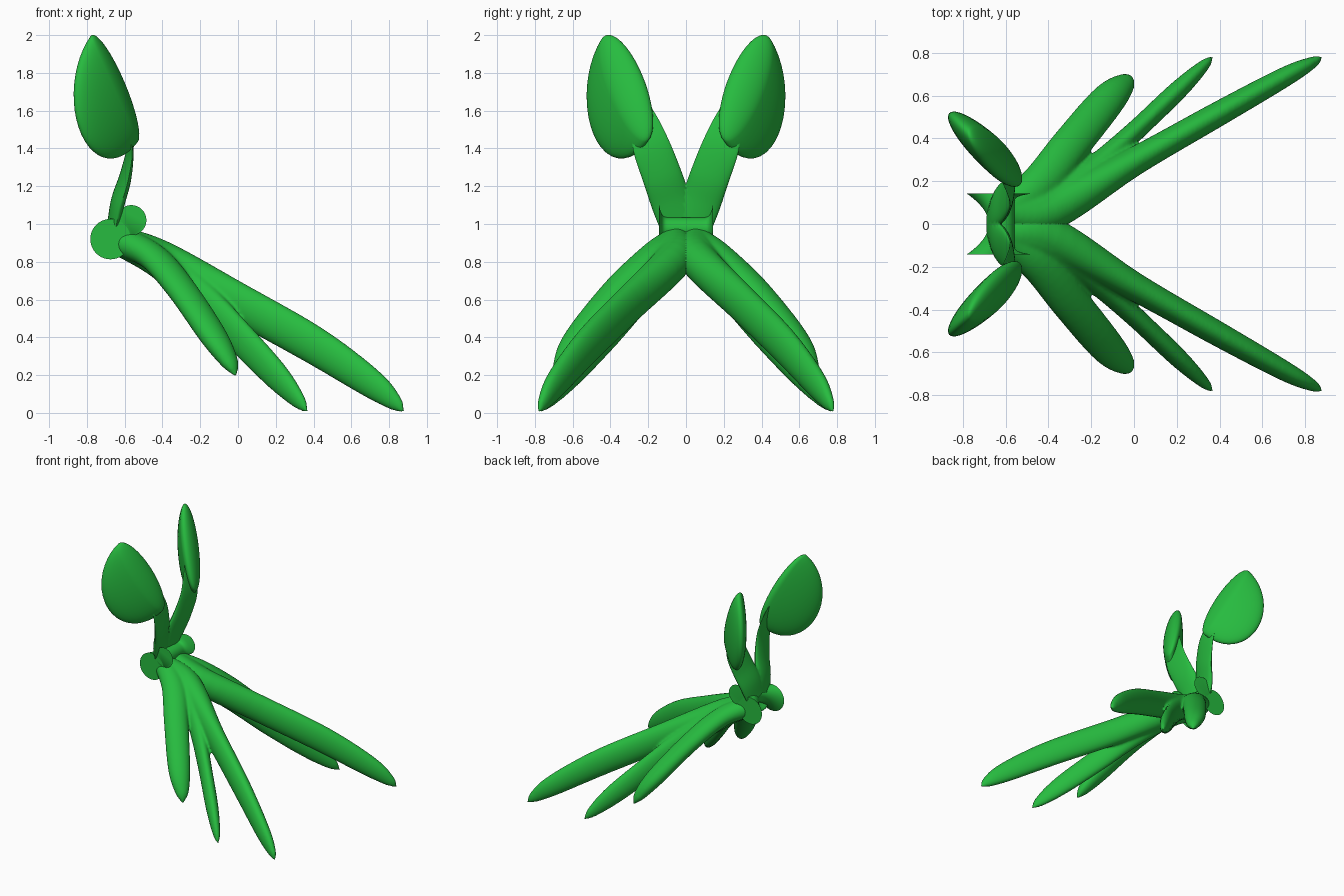
import bpy, bmesh, math
from mathutils import Vector

cube = bpy.data.objects.get("Cube")
if cube:
    bpy.data.objects.remove(cube)

green = bpy.data.materials.new("green")
green.use_nodes = True
colour = (0.02, 0.5, 0.05, 1)
green.diffuse_color = colour
green.node_tree.nodes["Principled BSDF"].inputs["Base Color"].default_value = colour


def smooth_path(points, steps=6):
    """Catmull-Rom samples through points of any dimension."""
    pts = [Vector(p) for p in points]
    pts = [2 * pts[0] - pts[1]] + pts + [2 * pts[-1] - pts[-2]]
    out = []
    for i in range(1, len(pts) - 2):
        a, b, c, d = pts[i - 1:i + 3]
        for s in range(steps):
            t = s / steps
            out.append(0.5 * (2 * b + (c - a) * t + (2 * a - 5 * b + 4 * c - d) * t * t
                              + (3 * b - a - 3 * c + d) * t ** 3))
    return out + [pts[-2]]


def loft(bm, stations, segments=28):
    """Skin elliptical rings given as (centre, half axis, half axis)."""
    rings = []
    for centre, u, v in stations:
        angles = [math.tau * i / segments for i in range(segments)]
        rings.append([bm.verts.new(centre + u * math.cos(a) + v * math.sin(a)) for a in angles])
    for r, s in zip(rings, rings[1:]):
        for i in range(segments):
            j = (i + 1) % segments
            bm.faces.new((r[i], r[j], s[j], s[i]))
    bm.faces.new(rings[0][::-1])
    bm.faces.new(rings[-1])


def tube(bm, points, side=None):
    """Loft along points of (x, y, z, half width, half thickness)."""
    path = smooth_path([p[:3] for p in points])
    sizes = smooth_path([p[3:] for p in points])
    stations = []
    for i, p in enumerate(path):
        tangent = (path[min(i + 1, len(path) - 1)] - path[max(i - 1, 0)]).normalized()
        across = Vector(side) if side else tangent.cross(Vector((0, 0, 1)))
        across = (across - tangent * across.dot(tangent)).normalized()
        stations.append((p, across * max(sizes[i][0], 0.002),
                         across.cross(tangent) * max(sizes[i][1], 0.002)))
    loft(bm, stations)


def finish(name, bm, blend=False):
    """Make the object, clip it at the middle and mirror it."""
    bmesh.ops.recalc_face_normals(bm, faces=bm.faces)
    mesh = bpy.data.meshes.new(name)
    bm.to_mesh(mesh)
    bm.free()
    mesh.materials.append(green)
    obj = bpy.data.objects.new(name, mesh)
    bpy.context.collection.objects.link(obj)
    bpy.ops.object.select_all(action='DESELECT')
    obj.select_set(True)
    bpy.context.view_layer.objects.active = obj
    if blend:
        remesh = obj.modifiers.new("Blend", 'REMESH')
        remesh.mode = 'VOXEL'
        remesh.voxel_size = 0.01
        remesh.use_smooth_shade = True
        soften = obj.modifiers.new("Soften", 'SMOOTH')
        soften.iterations = 5
    mirror = obj.modifiers.new("Mirror", 'MIRROR')
    mirror.use_axis = (False, True, False)
    mirror.use_bisect_axis = (False, True, False)
    if blend:
        bpy.ops.object.shade_smooth()
    else:
        bpy.ops.object.shade_smooth_by_angle(angle=math.radians(40))


# Three-fingered feet, blended together at the root
root = (-0.62, 0.05, 0.91, 0.08, 0.08)
long_finger = [root, (-0.4, 0.065, 0.81, 0.1, 0.1), (0, 0.292, 0.585, 0.067, 0.105),
               (0.4, 0.518, 0.36, 0.058, 0.102), (0.7, 0.685, 0.16, 0.047, 0.08),
               (0.83, 0.753, 0.055, 0.028, 0.045), (0.878, 0.78, 0.003, 0.004, 0.005)]
middle_finger = [root, (-0.42, 0.09, 0.81, 0.08, 0.095), (-0.2, 0.25, 0.62, 0.06, 0.09),
                 (0, 0.43, 0.41, 0.048, 0.09), (0.2, 0.62, 0.2, 0.045, 0.078),
                 (0.32, 0.735, 0.065, 0.028, 0.045), (0.368, 0.782, 0.003, 0.005, 0.005)]
short_finger = [root, (-0.45, 0.18, 0.825, 0.09, 0.07), (-0.3, 0.365, 0.655, 0.09, 0.065),
                (-0.13, 0.57, 0.405, 0.082, 0.062), (-0.045, 0.655, 0.268, 0.052, 0.042),
                (-0.012, 0.692, 0.195, 0.006, 0.005)]
bm = bmesh.new()
for finger in (long_finger, middle_finger, short_finger):
    tube(bm, finger)
finish("feet", bm, blend=True)

# Hub: two spools, the front one flared and the rear one with thin end discs
waist = Vector((-0.62, 0, 0.975))
for name, end, radius, sharpness in (("front_spool", Vector((-0.675, 0, 0.92)), 0.107, 2),
                                     ("rear_spool", Vector((-0.565, 0, 1.02)), 0.08, 14)):
    bm = bmesh.new()
    stations = []
    for i in range(-16, 17):
        flare = abs(i / 16) ** sharpness
        r = 0.06 + (radius - 0.06) * flare
        centre = waist.lerp(end, flare) + Vector((0, 0.142 * i / 16, 0))
        stations.append((centre, Vector((r, 0, 0)), Vector((0, 0, r))))
    loft(bm, stations, 40)
    finish(name, bm)

# Curved flat stems that run up the inner edge of the paddles
bm = bmesh.new()
tube(bm, [(-0.66, 0.03, 1.0, 0.11, 0.03), (-0.635, 0.08, 1.12, 0.107, 0.034),
          (-0.595, 0.125, 1.25, 0.105, 0.028), (-0.57, 0.18, 1.4, 0.1, 0.014),
          (-0.585, 0.215, 1.52, 0.08, 0.008), (-0.62, 0.255, 1.65, 0.045, 0.005),
          (-0.65, 0.285, 1.74, 0.015, 0.003)], side=(0.1, 1, -0.35))
finish("stems", bm)

# Paddles: deep half egg with a shallow domed front and a sharp rim
bm = bmesh.new()
bmesh.ops.create_uvsphere(bm, u_segments=48, v_segments=24, radius=1)
centre = Vector((-0.655, 0.32, 1.715))
length = Vector((-0.125, 0.1, 0.28))
width = Vector((0, -0.1, 0))
bulge = Vector((-0.175, 0.15, -0.24))
for v in bm.verts:
    a, b, c = v.co
    depth = c if c > 0 else c * 0.25
    v.co = centre + length * a + width * b + bulge * depth
finish("paddles", bm)
